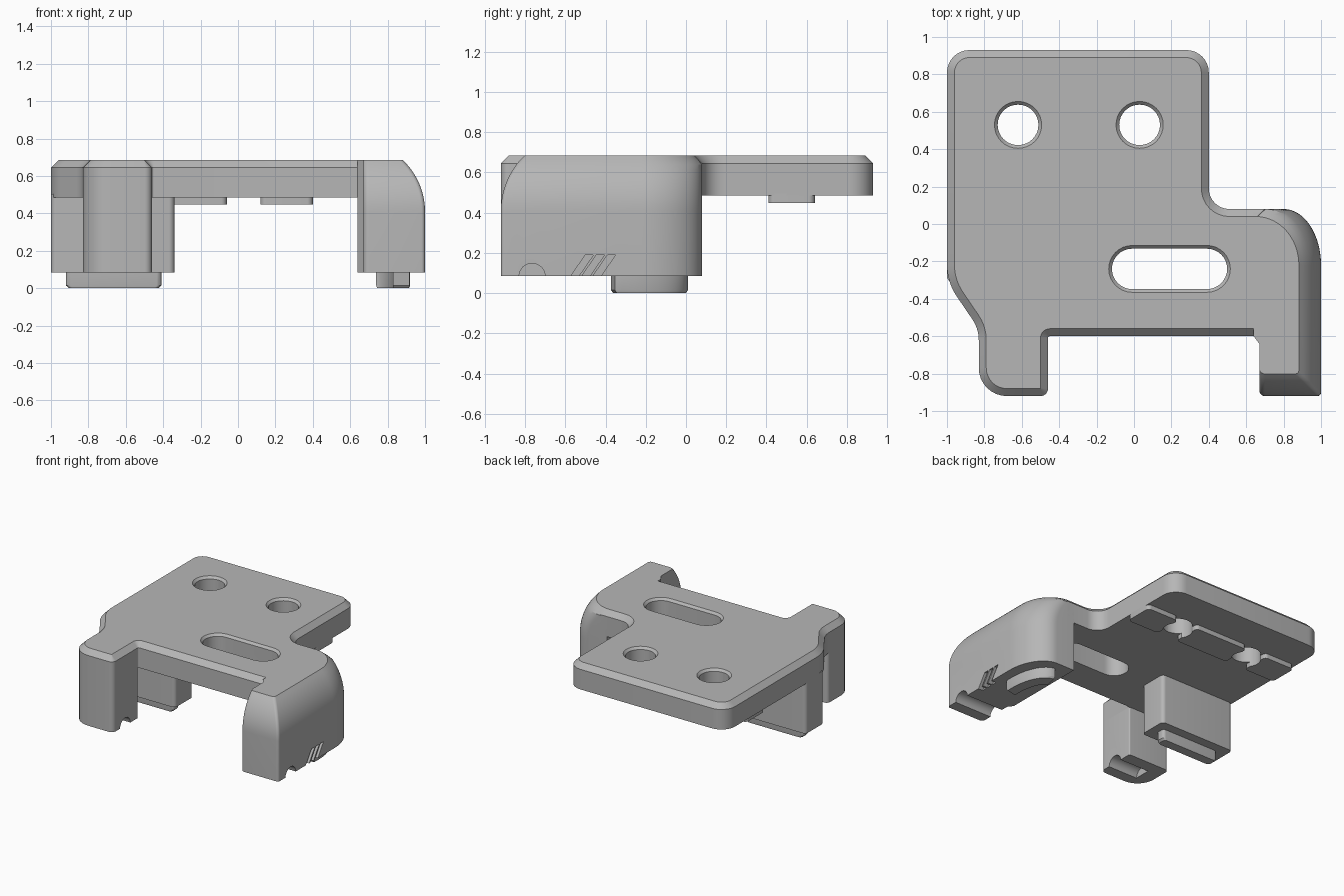
import bpy, bmesh, math
from mathutils import Vector

cube = bpy.data.objects.get("Cube")
if cube:
    bpy.data.objects.remove(cube, do_unlink=True)

grey = bpy.data.materials.new("matte grey")
grey.use_nodes = True
tone = (0.47, 0.47, 0.47, 1)
grey.diffuse_color = tone
grey.node_tree.nodes["Principled BSDF"].inputs["Base Color"].default_value = tone

TOP, RIM, UNDER, LEG = 0.685, 0.645, 0.485, 0.085


def rounded(corners, inset=0.0, steps=8):
    """Counter-clockwise polygon of (x, y, radius), shrunk by inset, with filleted corners."""
    pts = [Vector(c[:2]) for c in corners]
    n = len(pts)
    moved, turns = [], []
    for i, p in enumerate(pts):
        a = (p - pts[i - 1]).normalized()
        b = (pts[(i + 1) % n] - p).normalized()
        na, nb = Vector((-a.y, a.x)), Vector((-b.y, b.x))
        moved.append(p + (na + nb) * (inset / (1 + na.dot(nb))))
        turns.append(a.x * b.y - a.y * b.x)
    out = []
    for i, p in enumerate(moved):
        r = corners[i][2]
        if r == 0:
            out.append(tuple(p))
            continue
        r = max(0.003, r - inset if turns[i] > 0 else r + inset)
        a = (p - moved[i - 1]).normalized()
        b = (moved[(i + 1) % n] - p).normalized()
        angle = a.angle(b)
        reach = r * math.tan(angle / 2)
        side = 1 if turns[i] > 0 else -1
        normal = Vector((-a.y, a.x)) * side
        start = p - a * reach
        for k in range(steps + 1):
            t = angle * k / steps
            out.append(tuple(start + a * r * math.sin(t) + normal * r * (1 - math.cos(t))))
    return out


def arc(cx, cy, rx, ry, start, end, steps=16):
    angles = [math.radians(start + (end - start) * k / steps) for k in range(steps + 1)]
    return [(cx + rx * math.cos(t), cy + ry * math.sin(t)) for t in angles]


def loft(name, levels, sideways=False):
    """Solid through outlines at successive heights, or along x when sideways."""
    bm = bmesh.new()
    rings = []
    for outline, h in levels:
        rings.append([bm.verts.new((h, u, v) if sideways else (u, v, h)) for u, v in outline])
    for low, high in zip(rings, rings[1:]):
        for i in range(len(low)):
            j = (i + 1) % len(low)
            bm.faces.new((low[i], low[j], high[j], high[i]))
    bm.faces.new(rings[0][::-1])
    bm.faces.new(rings[-1])
    bmesh.ops.recalc_face_normals(bm, faces=bm.faces)
    mesh = bpy.data.meshes.new(name)
    bm.to_mesh(mesh)
    bm.free()
    mesh.materials.append(grey)
    obj = bpy.data.objects.new(name, mesh)
    bpy.context.collection.objects.link(obj)
    return obj


def cut(target, cutters):
    bpy.context.view_layer.objects.active = target
    for cutter in cutters:
        mod = target.modifiers.new("cut", "BOOLEAN")
        mod.operation, mod.solver, mod.object = "DIFFERENCE", "EXACT", cutter
        bpy.ops.object.modifier_apply(modifier=mod.name)


def box(x0, x1, y0, y1, r):
    return [(x0, y0, r), (x1, y0, r), (x1, y1, r), (x0, y1, r)]


def stadium(cx, cy, half, r):
    return arc(cx + half, cy, r, r, -90, 90) + arc(cx - half, cy, r, r, 90, 270)


# Top plate, with a chamfered rim
plate_corners = [(-1, 0.93, 0.12), (-1, -0.31, 0.3), (-0.83, -0.56, 0.2), (-0.83, -0.92, 0.15),
                 (-0.46, -0.92, 0.04), (-0.46, -0.6, 0.01), (0.7, -0.6, 0), (0.7, 0.08, 0),
                 (0.4, 0.08, 0.11), (0.4, 0.93, 0.12)]
edge = rounded(plate_corners)
plate = loft("top_plate", [(edge, UNDER), (edge, RIM), (rounded(plate_corners, 0.04), TOP)])

# Front left leg below the plate
leg = rounded([(-0.83, -0.92, 0.15), (-0.46, -0.92, 0.04), (-0.46, -0.6, 0.01), (-0.83, -0.6, 0.03)])
narrow_leg = loft("narrow_leg", [(leg, LEG), (leg, UNDER + 0.02)])


# Wide leg with a curved outer shoulder
def shoulder(d, back):
    f = d / 0.12
    cx = 0.8 - 0.15 * f
    sweep = arc(cx, -0.22, 1 - d - cx, 0.3 - back, 0, 90)
    front = rounded([(0.67, -0.92 + d, 0.03), (1 - d, -0.92 + d, 0.02), (1 - d, 0, 0),
                     (0.67, 0, 0)])[:-2]
    return front + sweep + [(0.64, 0.08 - back), (0.64, -0.6), (0.67, -0.64)]


levels = [(shoulder(0, 0), LEG)]
radius, bend = 0.38, math.radians(46.5)
for k in range(11):
    t = bend * k / 10
    z = TOP + radius * (math.sin(t) - math.sin(bend))
    levels.append((shoulder(radius * (1 - math.cos(t)), max(0, z - RIM)), z))
wide_leg = loft("wide_leg", levels)

# Rear support block
block = rounded(box(-1, -0.34, -0.31, -0.08, 0.03))
loft("support_block", [(block, LEG), (block, UNDER + 0.02)])


# Feet with softened lower edges
def foot(name, outline):
    cx = sum(p[0] for p in outline) / len(outline)
    cy = sum(p[1] for p in outline) / len(outline)
    small = [(cx + (x - cx) * 0.94, cy + (y - cy) * 0.94) for x, y in outline]
    return loft(name, [(small, 0), (outline, 0.015), (outline, LEG + 0.02)])


foot("block_foot", rounded(box(-0.92, -0.41, -0.235, -0.155, 0.025)))
foot("curved_foot", arc(0.76, -0.3, 0.16, 0.31, -10, 90) + arc(0.72, -0.33, 0.11, 0.25, 80, -10))

# Locating pads under the plate
pads = []
for x0, x1 in ((-0.98, -0.71), (-0.53, -0.06), (0.12, 0.4)):
    pad = rounded(box(x0, x1, 0.41, 0.64, 0.03))
    pads.append(loft("locating_pad", [(pad, 0.447), (pad, UNDER + 0.01)]))

# Screw holes and long slot, with countersunk rims
holes = []
for cx, cy, half in ((-0.62, 0.53, 0), (0.03, 0.53, 0.0), (0.19, -0.24, 0.2)):
    half = max(half, 0.001)
    holes.append(loft("hole_cutter", [(stadium(cx, cy, half, 0.108), 0.3),
                                      (stadium(cx, cy, half, 0.108), 0.667),
                                      (stadium(cx, cy, half, 0.13), 0.69)]))
cut(plate, holes)
for pad in pads:
    cut(pad, holes[:2])

# Round channel across the leg bottoms
channel = arc(-0.765, LEG - 0.003, 0.066, 0.066, 0, 337.5, 15)
wide_channel = loft("channel_cutter", [(channel, 0.5), (channel, 1.1)], True)
narrow_channel = loft("channel_cutter", [(channel, -0.72), (channel, -0.3)], True)
cut(narrow_leg, [narrow_channel])

# Slanted grooves on the outer wall
grooves = []
for y in (-0.57, -0.515, -0.46):
    slant = [(y - 0.02, 0.06), (y + 0.02, 0.06), (y + 0.11, 0.19), (y + 0.07, 0.19)]
    grooves.append(loft("groove_cutter", [(slant, 0.96), (slant, 1.1)], True))
cut(wide_leg, [wide_channel] + grooves)

for cutter in holes + grooves + [wide_channel, narrow_channel]:
    bpy.data.objects.remove(cutter, do_unlink=True)

# Smooth the curved walls, keep the edges crisp
bpy.ops.object.select_all(action="DESELECT")
for obj in bpy.context.collection.objects:
    if obj.type == "MESH":
        obj.select_set(True)
        bpy.context.view_layer.objects.active = obj
bpy.ops.object.shade_smooth_by_angle(angle=math.radians(25))
